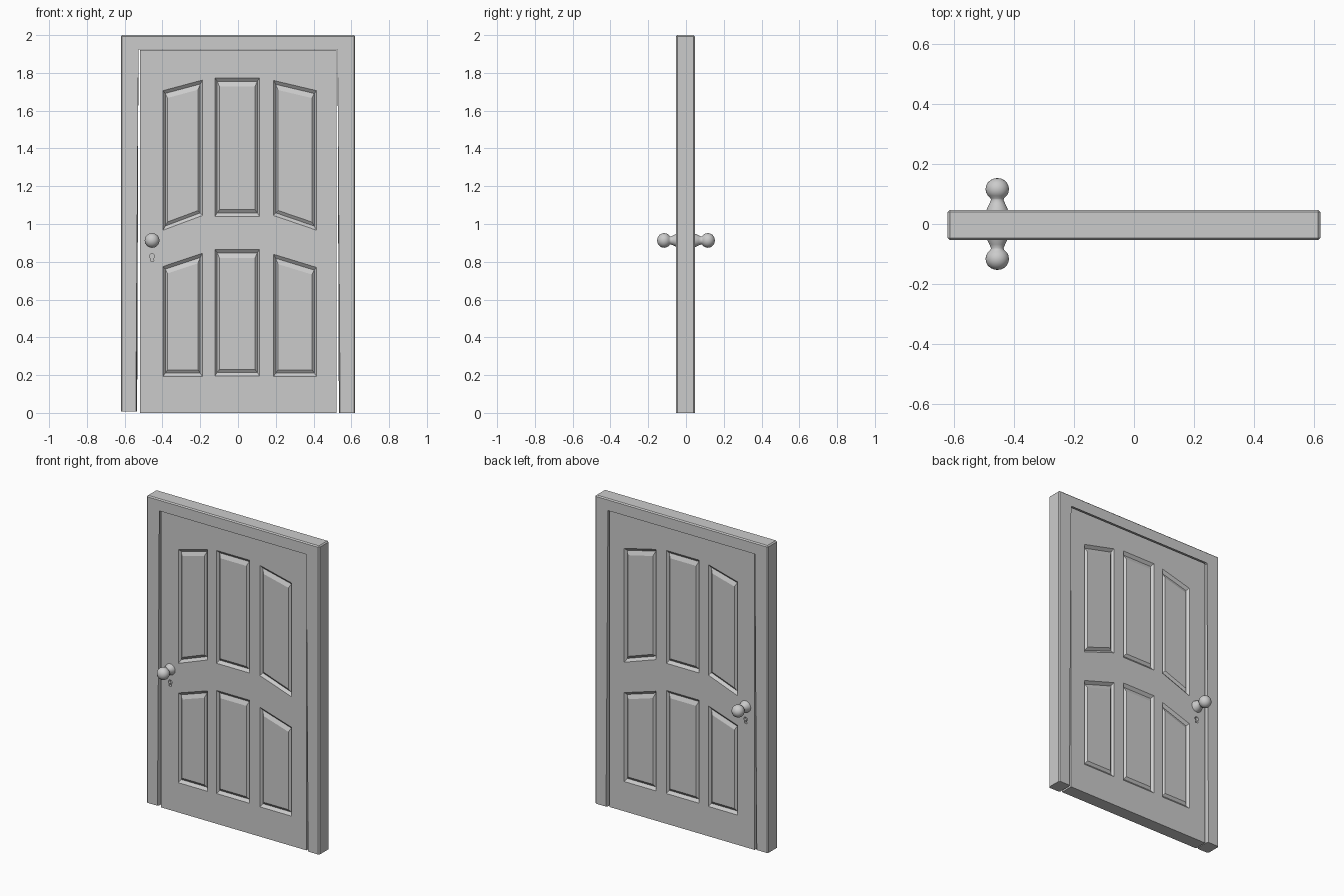
import bpy, bmesh, math

if "Cube" in bpy.data.objects:
    bpy.data.objects.remove(bpy.data.objects["Cube"])

paint = bpy.data.materials.new("light_grey")
paint.diffuse_color = (0.6, 0.6, 0.6, 1)
paint.use_nodes = True
paint.node_tree.nodes["Principled BSDF"].inputs["Base Color"].default_value = paint.diffuse_color

YC = -0.003          # centre of the wall thickness
DOOR_HALF = 0.042    # half thickness of the door leaf


def finish(bm, name):
    bmesh.ops.recalc_face_normals(bm, faces=bm.faces[:])
    me = bpy.data.meshes.new(name)
    bm.to_mesh(me)
    bm.free()
    me.materials.append(paint)
    ob = bpy.data.objects.new(name, me)
    bpy.context.collection.objects.link(ob)
    return ob


def ring(bm, pts, y):
    return [bm.verts.new((x, y, z)) for x, z in pts]


def bridge(bm, a, b):
    n = len(a)
    for i in range(n):
        bm.faces.new((a[i], a[(i + 1) % n], b[(i + 1) % n], b[i]))


def loop_edges(bm, r):
    return [bm.edges.new((r[i], r[(i + 1) % len(r)])) for i in range(len(r))]


# Door frame: one U outline, extruded, with chamfered edges
bm = bmesh.new()
outline = [(-0.62, 0.008), (-0.62, 2), (0.62, 2), (0.62, 0),
           (0.534, 0), (0.534, 1.931), (-0.534, 1.931), (-0.534, 0.008)]
a = ring(bm, outline, YC - 0.05)
b = ring(bm, outline, YC + 0.05)
bm.faces.new(a)
bm.faces.new(b)
bridge(bm, a, b)
edges = [e for e in bm.edges if max(v.co.z for v in e.verts) > 0.02]
bmesh.ops.bevel(bm, geom=edges, offset=0.007, segments=1, affect='EDGES')
finish(bm, "door_frame")


# Raised panels: x0, x1, top z at x0 and x1, bottom z at x0 and x1
panels = [
    (-0.397, -0.188, 1.706, 1.762, 0.967, 1.045),
    (-0.122, 0.114, 1.773, 1.773, 1.041, 1.041),
    (0.188, 0.416, 1.760, 1.706, 1.045, 0.967),
    (-0.397, -0.188, 0.775, 0.845, 0.193, 0.193),
    (-0.122, 0.114, 0.865, 0.865, 0.196, 0.196),
    (0.188, 0.416, 0.840, 0.770, 0.193, 0.193),
]


def panel_outline(p, side, top, bottom):
    x0, x1, t0, t1, b0, b1 = p
    f = side / (x1 - x0)
    dt, db = (t1 - t0) * f, (b1 - b0) * f
    return [(x0 + side, b0 + db + bottom), (x1 - side, b1 - db + bottom),
            (x1 - side, t1 - dt - top), (x0 + side, t0 + dt - top)]


# Keyhole outline: round head on a short stem
KX, KZ, KR = -0.455, 0.83, 0.0135
keyhole = [(KX + KR * math.cos(math.radians(t)), KZ + KR * math.sin(math.radians(t)))
           for t in range(-60, 241, 30)]
keyhole += [(KX - 0.010, 0.803), (KX + 0.010, 0.803)]

# Door leaf: both faces filled around the panels and keyhole
bm = bmesh.new()
leaf = [(-0.52, 0), (0.522, 0), (0.522, 1.921), (-0.52, 1.921)]
rims = []
for s in (-1, 1):
    def y(depth):
        return YC + s * (DOOR_HALF - depth)
    rim = ring(bm, leaf, y(0))
    rims.append(rim)
    edges = loop_edges(bm, rim)
    holes = []
    for p in panels:
        outer = ring(bm, panel_outline(p, 0, 0, 0), y(0))
        edges += loop_edges(bm, outer)
        holes.append((outer, p))
    key = ring(bm, keyhole, y(0))
    edges += loop_edges(bm, key)
    bmesh.ops.triangle_fill(bm, use_beauty=True, use_dissolve=False,
                            edges=edges, normal=(0, s, 0))
    # groove and raised field of each panel
    for outer, p in holes:
        groove = ring(bm, panel_outline(p, 0.012, 0.018, 0.018), y(0.015))
        field = ring(bm, panel_outline(p, 0.024, 0.045, 0.035), y(0.003))
        bridge(bm, outer, groove)
        bridge(bm, groove, field)
        bm.faces.new(field)
    # keyhole recess
    floor = ring(bm, keyhole, y(0.02))
    bridge(bm, key, floor)
    bm.faces.new(floor)
bridge(bm, rims[0], rims[1])
finish(bm, "door_leaf")


# Knobs: flared stem and ball turned around the y axis, one per side
profile = [(0.038, 0.036), (0.034, 0.052), (0.026, 0.068), (0.021, 0.080)]
for k in range(9):
    t = math.radians(-55 + 145 * k / 8)
    profile.append((max(0.039 * math.cos(t), 0), 0.116 + 0.037 * math.sin(t)))
SEG = 32
for s, name in ((-1, "front_knob"), (1, "back_knob")):
    bm = bmesh.new()
    rings = []
    for r, d in profile[:-1]:
        pts = [(KX + r * math.cos(2 * math.pi * i / SEG),
                0.913 + r * math.sin(2 * math.pi * i / SEG)) for i in range(SEG)]
        rings.append(ring(bm, pts, s * d))
    for a, b in zip(rings, rings[1:]):
        bridge(bm, a, b)
    tip = bm.verts.new((KX, s * profile[-1][1], 0.913))
    for i in range(SEG):
        bm.faces.new((rings[-1][i], rings[-1][(i + 1) % SEG], tip))
    bm.faces.new(rings[0])
    ob = finish(bm, name)
    for f in ob.data.polygons:
        f.use_smooth = len(f.vertices) <= 4
